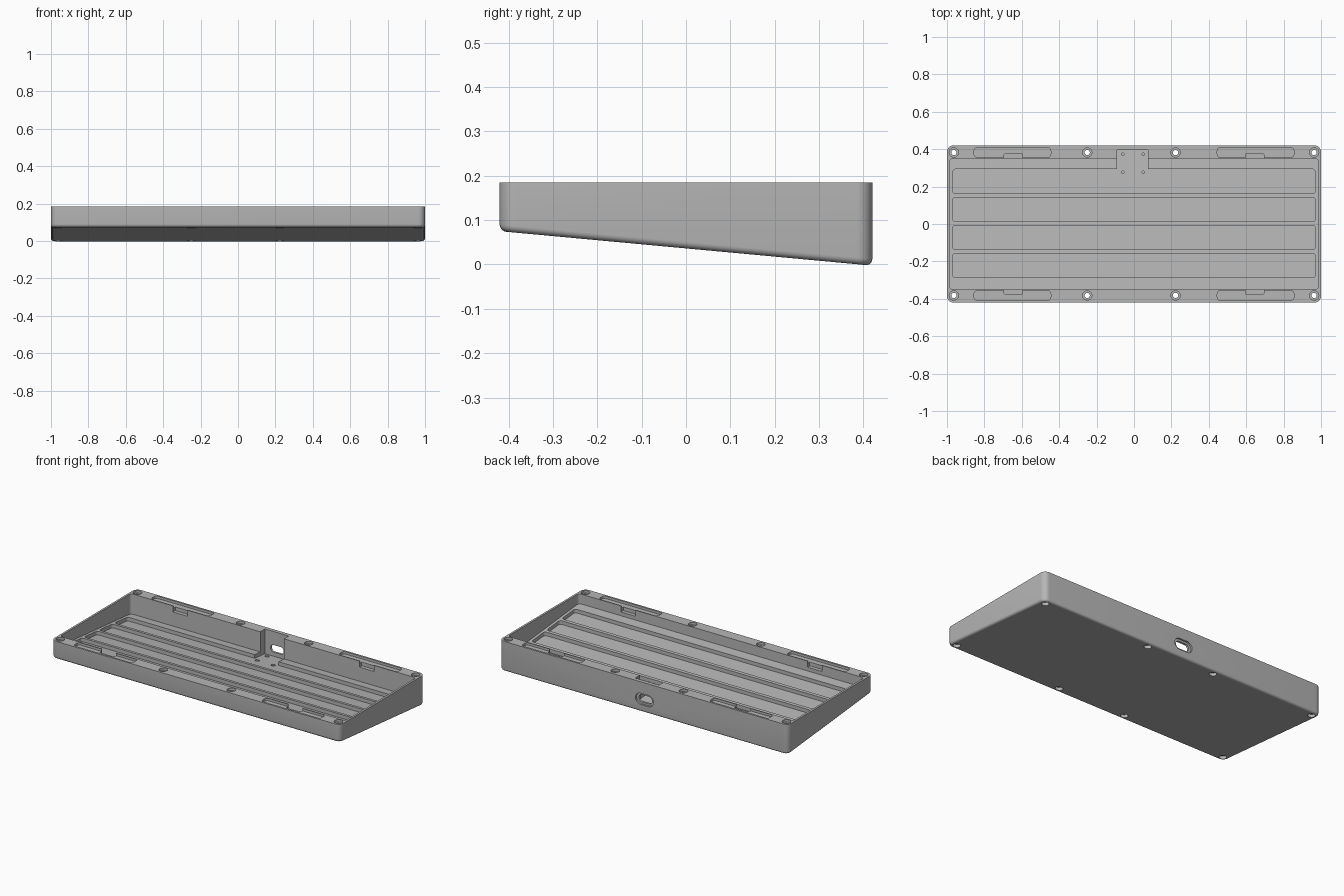
import bpy, bmesh, math

cube = bpy.data.objects.get("Cube")
if cube:
    bpy.data.objects.remove(cube, do_unlink=True)

TOP = 0.185
OVER = 0.3          # cutters reach above the rim


def underside(y):
    return 0.036 - 0.0925 * y


def sloped(offset):
    return lambda y: underside(y) + offset


def flat(z):
    return lambda y: z


def outline(cx, cy, w, d, r, steps=8):
    """Rounded rectangle, or a circle when r is half the size."""
    pts = []
    for k, (sx, sy) in enumerate([(1, 1), (-1, 1), (-1, -1), (1, -1)]):
        ox, oy = cx + sx * (w / 2 - r), cy + sy * (d / 2 - r)
        for i in range(steps + 1):
            a = math.pi / 2 * (k + i / steps)
            pts.append((ox + r * math.cos(a), oy + r * math.sin(a)))
    return pts


def prism(name, pts, low, high, along_y=False):
    bm = bmesh.new()
    if along_y:
        rings = [[bm.verts.new((x, y, z)) for x, z in pts] for y in (low, high)]
    else:
        rings = [[bm.verts.new((x, y, f(y))) for x, y in pts] for f in (low, flat(high))]
    a, b = rings
    bm.faces.new(a)
    bm.faces.new(b)
    for i in range(len(a)):
        j = (i + 1) % len(a)
        bm.faces.new((a[i], a[j], b[j], b[i]))
    bmesh.ops.remove_doubles(bm, verts=bm.verts, dist=1e-5)
    bmesh.ops.recalc_face_normals(bm, faces=bm.faces)
    mesh = bpy.data.meshes.new(name)
    bm.to_mesh(mesh)
    bm.free()
    obj = bpy.data.objects.new(name, mesh)
    bpy.context.collection.objects.link(obj)
    return obj


# Wedge-shaped tray body with a rounded lower edge
case = prism("case", outline(0, 0, 2, 0.84, 0.035), sloped(0), TOP)
bm = bmesh.new()
bm.from_mesh(case.data)
bottom = min(bm.faces, key=lambda f: f.normal.z)
bmesh.ops.bevel(bm, geom=list(bottom.edges), offset=0.015, segments=5,
                profile=0.5, affect='EDGES', clamp_overlap=True)
bm.to_mesh(case.data)
bm.free()

grey = bpy.data.materials.new("matte grey")
grey.use_nodes = True
colour = (0.47, 0.47, 0.47, 1)
grey.diffuse_color = colour
grey.node_tree.nodes["Principled BSDF"].inputs["Base Color"].default_value = colour
case.data.materials.append(grey)


def cut(pts, low, high=OVER, along_y=False):
    tool = prism("cutter", pts, low, high, along_y)
    tool.hide_render = True
    tool.data.materials.append(grey)
    mod = case.modifiers.new("cut", 'BOOLEAN')
    mod.operation = 'DIFFERENCE'
    mod.solver = 'EXACT'
    mod.object = tool
    bpy.context.view_layer.objects.active = case
    bpy.ops.object.modifier_apply(modifier=mod.name)
    bpy.data.objects.remove(tool, do_unlink=True)


def circle(x, y, r):
    return outline(x, y, 2 * r, 2 * r, r, 5)


# Main cavity and the four long floor channels
cut(outline(0, 0, 1.974, 0.70, 0.02), sloped(0.055))
for i in range(4):
    cut(outline(0, 0.228 - 0.15 * i, 1.94, 0.13, 0.016), sloped(0.032))

# Connector bay in the back wall
cut(outline(-0.008, 0.34, 0.165, 0.112, 0.003, 2), sloped(0.031))

# Connector opening with a wider outer recess
cut(outline(-0.006, 0.078, 0.125, 0.07, 0.0349), 0.409, 0.5, True)
cut(outline(-0.006, 0.078, 0.09, 0.045, 0.02), 0.38, 0.5, True)

# Mounting holes on the bay floor
for x in (-0.06, 0.05):
    for y in (0.277, 0.373):
        cut(circle(x, y, 0.013), sloped(0.024), 0.12)
        cut(circle(x, y, 0.007), sloped(0.012), 0.12)

for sy in (-1, 1):
    # Rim pockets, each with a notch into the cavity
    for sx in (-1, 1):
        cut(outline(sx * 0.65, sy * 0.382, 0.41, 0.052, 0.018), flat(TOP - 0.015))
        cut(outline(sx * 0.645, sy * 0.355, 0.1, 0.036, 0.002, 2), flat(TOP - 0.038))
    # Screw holes, counterbored at both ends
    for x in (-0.963, -0.25, 0.222, 0.963):
        y = sy * 0.382
        cut(circle(x, y, 0.014), flat(-0.2))
        cut(circle(x, y, 0.025), flat(TOP - 0.015))
        cut(circle(x, y, 0.022), flat(-0.2), underside(y) + 0.02)

# Smooth the rounded corners, keep the edges crisp
bpy.ops.object.select_all(action='DESELECT')
case.select_set(True)
bpy.context.view_layer.objects.active = case
bpy.ops.object.shade_smooth_by_angle(angle=math.radians(30))
